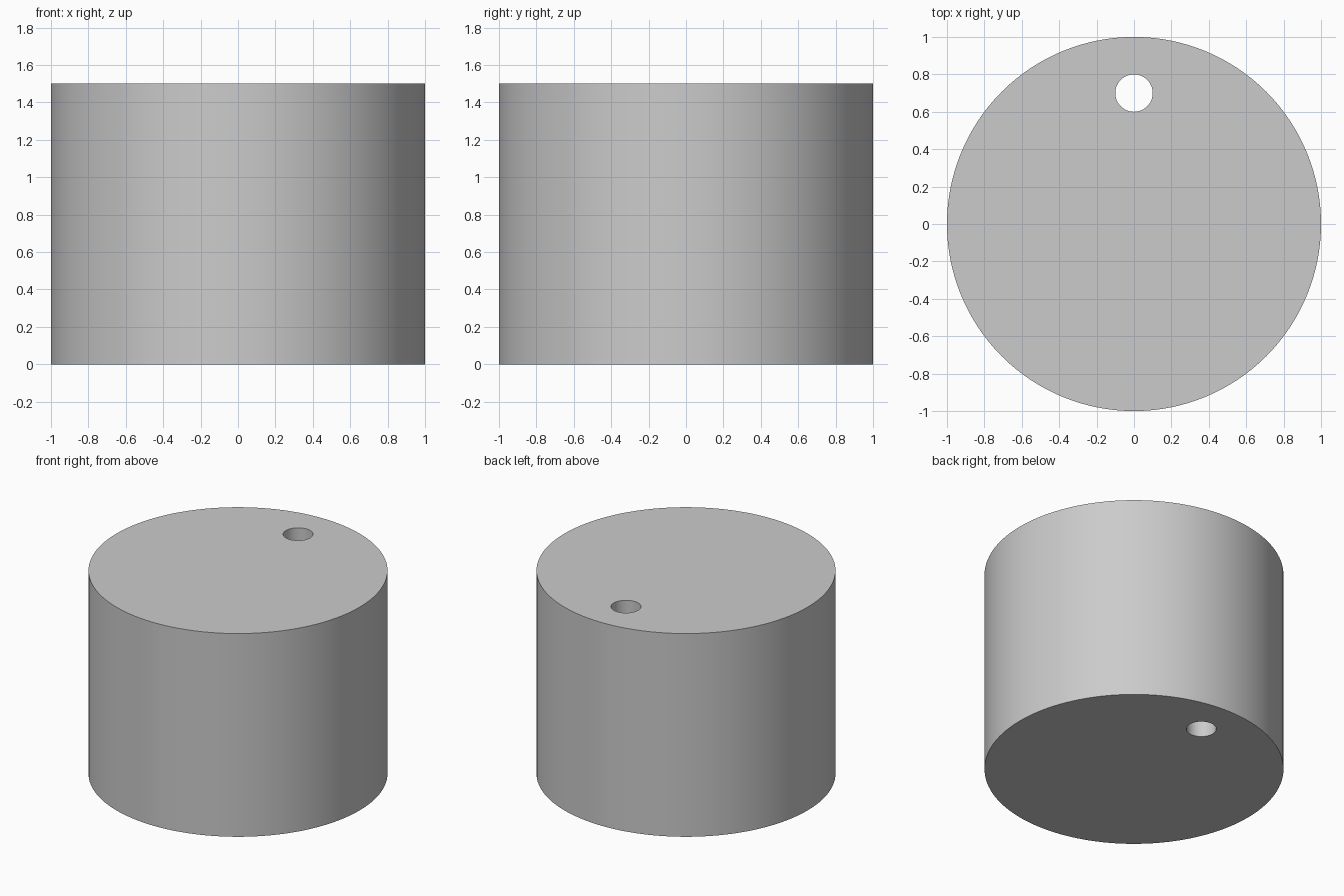
import bpy

if "Cube" in bpy.data.objects:
    bpy.data.objects.remove(bpy.data.objects["Cube"])

HEIGHT = 1.5


def cylinder(name, radius, depth, location, sides):
    bpy.ops.mesh.primitive_cylinder_add(
        vertices=sides, radius=radius, depth=depth, location=location)
    obj = bpy.context.object
    obj.name = name
    return obj


# Cutter for the off-centre through hole
hole = cylinder("hole_cutter", 0.1, HEIGHT + 0.4, (0, 0.7, HEIGHT / 2), 64)
hole.hide_render = True
hole.display_type = 'WIRE'

# Solid round body
body = cylinder("drilled_body", 1.0, HEIGHT, (0, 0, HEIGHT / 2), 128)
cut = body.modifiers.new("through_hole", 'BOOLEAN')
cut.operation = 'DIFFERENCE'
cut.solver = 'EXACT'
cut.object = hole
bpy.ops.object.modifier_apply(modifier=cut.name)
bpy.data.objects.remove(hole)

# Smooth walls with crisp rims
bpy.ops.object.shade_smooth_by_angle()
